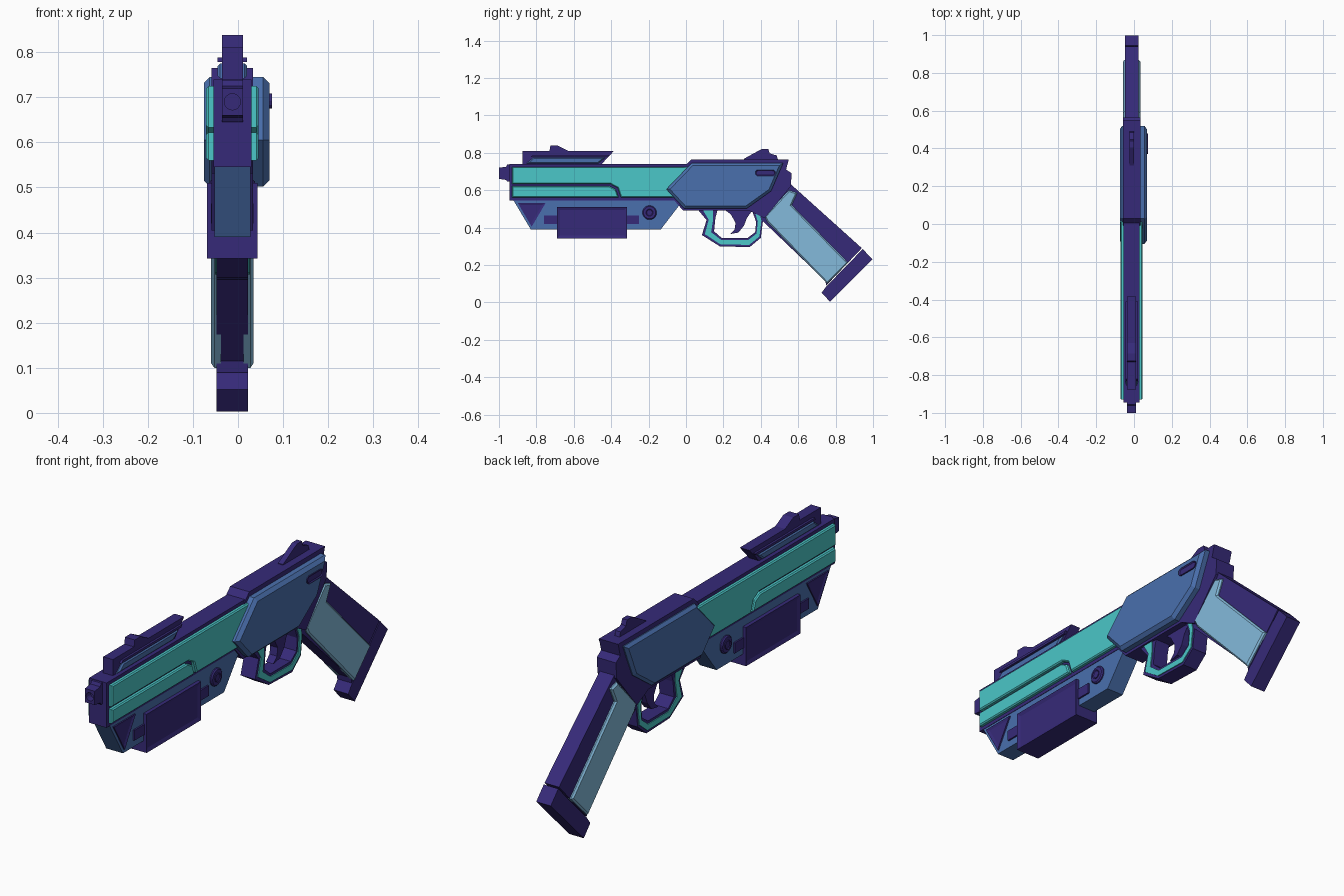
import bpy, bmesh
from math import sin, cos, pi

CX = -0.0125  # centre plane of the body


def material(name, rgb):
    m = bpy.data.materials.new(name)
    m.diffuse_color = (*rgb, 1)
    return m


PURPLE = material("purple", (0.037, 0.023, 0.19))
BLUE = material("blue", (0.068, 0.16, 0.42))
TEAL = material("teal", (0.07, 0.57, 0.58))
PALE = material("pale_blue", (0.23, 0.49, 0.71))


def prism(name, pts, x0, x1, mat, chamfer=0, inset=None):
    """Side profile (y, z) extruded from x0 to x1; the x1 cap can be chamfered or recessed."""
    bm = bmesh.new()
    a = [bm.verts.new((x0, y, z)) for y, z in pts]
    b = [bm.verts.new((x1, y, z)) for y, z in pts]
    n = len(pts)
    bm.faces.new(a)
    cap = bm.faces.new(b)
    for i in range(n):
        j = (i + 1) % n
        bm.faces.new((a[i], a[j], b[j], b[i]))
    bmesh.ops.recalc_face_normals(bm, faces=bm.faces[:])
    if inset:
        bmesh.ops.inset_region(bm, faces=[cap], thickness=inset[0], depth=-inset[1])
    elif chamfer:
        bmesh.ops.bevel(bm, geom=list(cap.edges), offset=chamfer, segments=1,
                        affect='EDGES', profile=0.5)
    me = bpy.data.meshes.new(name)
    bm.to_mesh(me)
    bm.free()
    me.materials.append(mat)
    ob = bpy.data.objects.new(name, me)
    bpy.context.collection.objects.link(ob)
    return ob


def core(name, pts, half, mat):
    return prism(name, pts, CX - half, CX + half, mat)


def pair(name, pts, inner, outer, mat, **kw):
    for side, s in (("right", 1), ("left", -1)):
        prism(f"{name}_{side}", pts, CX + s * inner, CX + s * outer, mat, **kw)


def rect(y0, y1, z0, z1):
    return [(y0, z0), (y1, z0), (y1, z1), (y0, z1)]


def circle(y, z, r, n=20):
    return [(y + r * cos(2 * pi * i / n), z + r * sin(2 * pi * i / n)) for i in range(n)]


# Barrel body and its side panels
core("barrel_body", rect(-0.945, 0.05, 0.545, 0.74), 0.042, PURPLE)
pair("upper_barrel_panel", [(-0.93, 0.725), (0.02, 0.725), (0.02, 0.56), (-0.348, 0.56),
                            (-0.365, 0.612), (-0.405, 0.633), (-0.93, 0.633)],
     0.03, 0.058, TEAL, chamfer=0.005)
pair("lower_barrel_panel", [(-0.93, 0.622), (-0.41, 0.622), (-0.376, 0.605),
                            (-0.36, 0.56), (-0.93, 0.56)],
     0.03, 0.058, TEAL, chamfer=0.005)

# Muzzle with a bored hole
muzzle = core("muzzle", [(-0.93, 0.645), (-0.955, 0.645), (-0.962, 0.655), (-1.0, 0.66),
                         (-1.0, 0.72), (-0.962, 0.725), (-0.955, 0.738), (-0.93, 0.738)],
              0.0235, PURPLE)
bpy.ops.mesh.primitive_cylinder_add(vertices=16, radius=0.018, depth=0.06,
                                    location=(CX, -1.0, 0.69), rotation=(pi / 2, 0, 0))
cutter = bpy.context.object
cutter.name = "bore_cutter"
cutter.hide_render = True
cutter.display_type = 'WIRE'
mod = muzzle.modifiers.new("bore", 'BOOLEAN')
mod.object = cutter
bpy.context.view_layer.objects.active = muzzle
bpy.ops.object.modifier_apply(modifier="bore")
bpy.data.objects.remove(cutter)

# Top rail with front sight and blue inserts
core("top_rail", [(-0.875, 0.73), (-0.875, 0.81), (-0.73, 0.81), (-0.725, 0.838),
                  (-0.685, 0.838), (-0.63, 0.81), (-0.385, 0.81), (-0.46, 0.73)], 0.0235, PURPLE)
pair("rail_insert", [(-0.855, 0.742), (-0.815, 0.775), (-0.43, 0.775), (-0.47, 0.742)],
     0.02, 0.033, BLUE, chamfer=0.006)
pair("rail_strip", [(-0.83, 0.778), (-0.82, 0.788), (-0.41, 0.788), (-0.42, 0.778)],
     0.02, 0.033, PURPLE)

# Under-barrel housing and its details
core("under_barrel", [(-0.925, 0.55), (-0.83, 0.39), (-0.135, 0.39), (-0.035, 0.52),
                      (-0.035, 0.55)], 0.04, BLUE)
pair("front_triangle", [(-0.9, 0.532), (-0.75, 0.532), (-0.825, 0.405)], 0.03, 0.046,
     PURPLE, inset=(0.022, 0.004))
pair("side_bar", rect(-0.76, -0.25, 0.42, 0.465), 0.03, 0.047, PURPLE)
pair("side_knob", circle(-0.195, 0.48, 0.038), 0.03, 0.05, PURPLE, chamfer=0.005)
pair("side_knob_centre", circle(-0.195, 0.48, 0.019), 0.04, 0.054, PURPLE, inset=(0.004, 0.003))
pair("battery_box", rect(-0.69, -0.315, 0.342, 0.51), 0.0, 0.056, PURPLE, inset=(0.022, 0.006))

# Receiver core and angular side plates (right plate is thicker)
core("receiver_core", [(-0.11, 0.6), (0.0, 0.735), (0.03, 0.765), (0.55, 0.765), (0.535, 0.71),
                       (0.565, 0.69), (0.56, 0.62), (0.42, 0.45), (0.34, 0.49), (-0.015, 0.49)],
     0.046, PURPLE)
plate = [(-0.105, 0.605), (0.03, 0.745), (0.52, 0.745), (0.455, 0.595), (0.325, 0.502), (-0.01, 0.502)]
prism("receiver_plate_right", plate, CX + 0.02, 0.07, BLUE, chamfer=0.014)
prism("receiver_plate_left", plate, CX - 0.02, -0.075, BLUE, chamfer=0.012)
slot = [(0.462 + 0.017 * sin(a), 0.692 + 0.017 * cos(a)) for a in (i * pi / 6 for i in range(7))]
slot += [(0.387 - 0.017 * sin(a), 0.692 - 0.017 * cos(a)) for a in (i * pi / 6 for i in range(7))]
prism("receiver_slot", slot, 0.05, 0.075, PURPLE, inset=(0.005, 0.004))
core("rear_sight", [(0.31, 0.75), (0.31, 0.768), (0.405, 0.82), (0.44, 0.82), (0.447, 0.797),
                    (0.485, 0.785), (0.495, 0.75)], 0.012, PURPLE)

# Trigger and guard
outer = [(0.06, 0.5), (0.11, 0.44), (0.085, 0.36), (0.18, 0.3), (0.34, 0.295), (0.4, 0.345),
         (0.412, 0.44), (0.4, 0.5)]
inner = [(0.17, 0.5), (0.157, 0.45), (0.15, 0.38), (0.19, 0.345), (0.33, 0.345), (0.37, 0.375),
         (0.375, 0.43), (0.35, 0.5)]


def blend(t):
    return [(a[0] + (b[0] - a[0]) * t, a[1] + (b[1] - a[1]) * t) for a, b in zip(outer, inner)]


core("trigger_guard", outer + inner[::-1], 0.035, PURPLE)
pair("guard_trim", blend(0.24) + blend(0.76)[::-1], 0.03, 0.039, TEAL)
core("trigger", [(0.2, 0.5), (0.24, 0.47), (0.265, 0.425), (0.26, 0.39), (0.235, 0.365),
                 (0.28, 0.373), (0.31, 0.41), (0.325, 0.45), (0.36, 0.5)], 0.018, PURPLE)

# Grip, base plate and side panels
GX = 0.035
core("grip", [(0.36, 0.51), (0.5, 0.66), (0.56, 0.632), (0.94, 0.29), (0.75, 0.09),
              (0.745, 0.115), (0.41, 0.435)], GX, PURPLE)
core("grip_base", [(0.945, 0.285), (0.997, 0.23), (0.77, 0.003), (0.725, 0.052), (0.75, 0.085)],
     GX, PURPLE)
pair("grip_panel", [(0.42, 0.46), (0.55, 0.6), (0.595, 0.585), (0.565, 0.52), (0.867, 0.212),
                    (0.755, 0.1), (0.435, 0.43)], 0.025, 0.047, PALE, chamfer=0.007)
